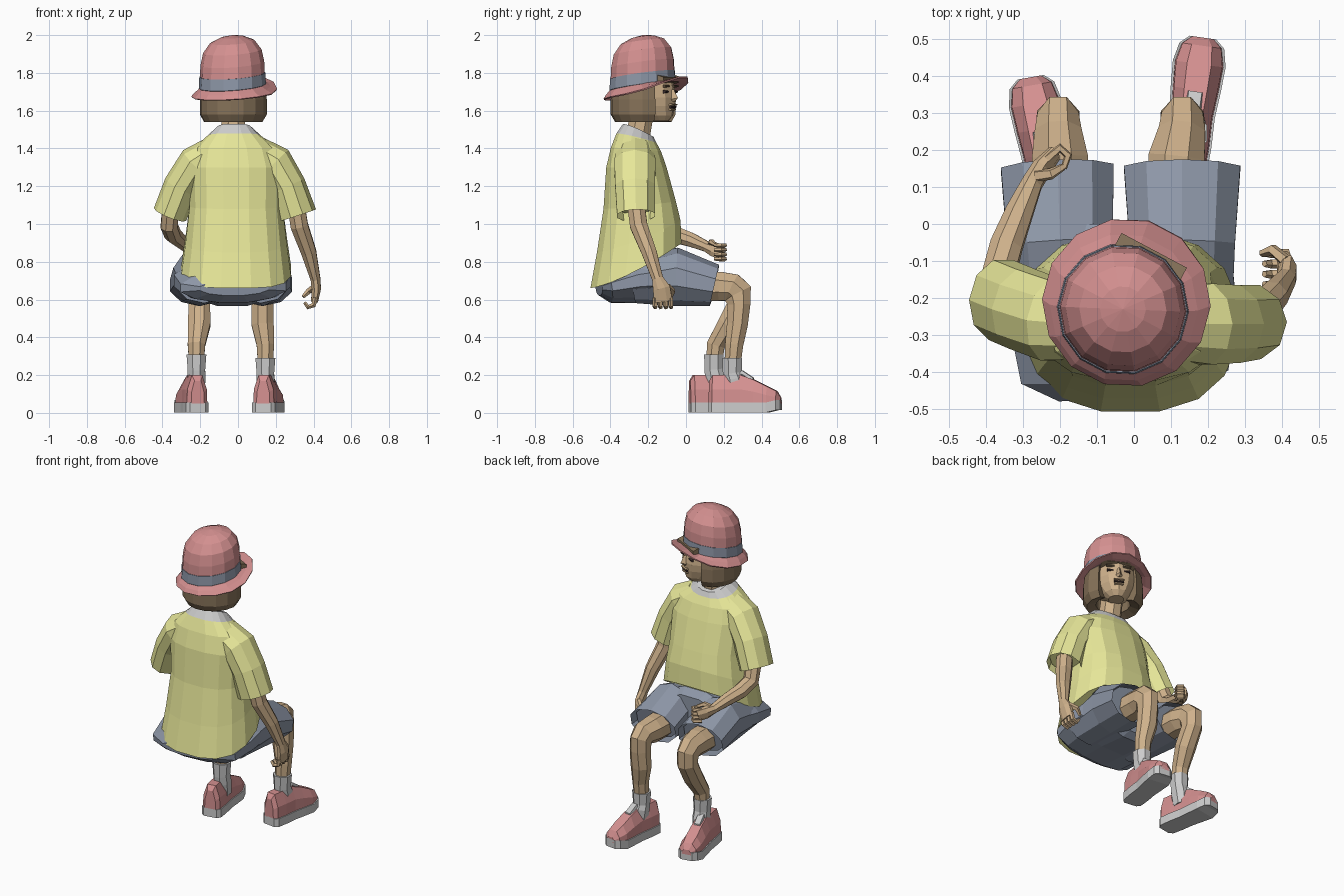
import bpy, bmesh, math
from mathutils import Vector, Matrix

if "Cube" in bpy.data.objects:
    bpy.data.objects.remove(bpy.data.objects["Cube"])

COL = {"yellow": (.80, .80, .32), "pink": (.66, .28, .28), "blue": (.27, .31, .39),
       "skin": (.62, .44, .26), "hair": (.24, .17, .10), "dark": (.05, .03, .03)}
MATS = {}
for k, c in COL.items():
    MATS[k] = bpy.data.materials.new(k)
    MATS[k].diffuse_color = (*c, 1)


def loft(name, rings, col=None, cap0=True, cap1=True, closed=True):
    """Skin a list of equal-length point rings into one flat-shaded object."""
    bm = bmesh.new()
    vs = [[bm.verts.new(p) for p in r] for r in rings]
    n = len(rings[0])
    for a, b in zip(vs, vs[1:]):
        for i in range(n if closed else n - 1):
            j = (i + 1) % n
            bm.faces.new((a[i], a[j], b[j], b[i]))
    if cap0:
        bm.faces.new(vs[0])
    if cap1:
        bm.faces.new(vs[-1])
    bmesh.ops.remove_doubles(bm, verts=bm.verts, dist=1e-5)
    bmesh.ops.recalc_face_normals(bm, faces=bm.faces)
    me = bpy.data.meshes.new(name)
    bm.to_mesh(me)
    bm.free()
    ob = bpy.data.objects.new(name, me)
    bpy.context.collection.objects.link(ob)
    if col:
        me.materials.append(MATS[col])
    return ob


def tube(name, path, col, ref="X", n=8, cap1=True):
    """Tube through (x, y, z, radius along ref, other radius)."""
    ref = {"X": Vector((1, 0, 0)), "Y": Vector((0, 1, 0)), "Z": Vector((0, 0, 1))}[ref]
    P = [Vector(p[:3]) for p in path]
    rings = []
    for i, p in enumerate(path):
        t = Vector()
        if i > 0:
            t += (P[i] - P[i - 1]).normalized()
        if i < len(P) - 1:
            t += (P[i + 1] - P[i]).normalized()
        t.normalize()
        u = (ref - ref.dot(t) * t).normalized()
        w = t.cross(u)
        ra, rb = p[3], p[-1]
        rings.append([P[i] + u * ra * math.cos(a) + w * rb * math.sin(a)
                      for a in (math.tau * (k + .5) / n for k in range(n))])
    return loft(name, rings, col, True, cap1)


def open_tube(name, path, col, ref, n):
    """Tube whose far end is a recessed opening."""
    a, b = Vector(path[-1][:3]), Vector(path[-2][:3])
    q = a + (b - a).normalized() * .04
    ob = tube(name, path, col, ref, n, False)
    ra, rb = path[-1][3] * .9, path[-1][-1] * .9
    d = (q - a) * .5 + q
    tube(name + "_lining", [(*d, ra, rb), (*q, ra, rb)], col, ref, n)
    return ob


# Shirt body: (z at back, rise to front, y back, y front, half width, x centre)
def body_ring(z, rise, y0, y1, rx, cx, n=16):
    pts = []
    for k in range(n):
        a = math.tau * (k + .5) / n
        c, s = math.cos(a), math.sin(a)
        x = math.copysign(abs(c) ** .8, c) * rx
        y = math.copysign(abs(s) ** .9, s)
        pts.append((cx + x, (y0 + y1) / 2 + y * (y1 - y0) / 2, z + rise * ((y + 1) / 2) ** 1.4))
    return pts


B = [(.66, .24, -.51, -.02, .295, -.01), (.85, .17, -.475, -.025, .272, -.01),
     (1.08, .04, -.44, -.05, .25, -.01), (1.3, 0, -.425, -.10, .255, -.01),
     (1.405, -.02, -.40, -.13, .225, -.015), (1.48, -.05, -.37, -.155, .145, -.02),
     (1.53, -.07, -.335, -.17, .095, -.02)]
loft("shirt_body", [body_ring(*b) for b in B[:6]], "yellow")
loft("shirt_collar", [body_ring(*b) for b in B[5:]], None, False)

# Sleeves
open_tube("sleeve_right", [(.09, -.27, 1.385, .10, .085), (.19, -.27, 1.32, .115, .105),
          (.26, -.27, 1.2, .11, .10), (.31, -.265, 1.045, .105, .108)], "yellow", "Y", 10)
open_tube("sleeve_left", [(-.12, -.27, 1.385, .10, .085), (-.22, -.26, 1.32, .115, .10),
          (-.30, -.23, 1.2, .115, .095), (-.36, -.205, 1.05, .115, .092)], "yellow", "Y", 10)

# Arms and palms
tube("arm_right", [(.30, -.27, 1.14, .05), (.325, -.25, .99, .05), (.375, -.195, .85, .043),
     (.41, -.15, .71, .028, .032), (.415, -.13, .66, .026, .05), (.405, -.12, .59, .02, .052)], "skin")
tube("arm_left", [(-.35, -.2, 1.14, .05), (-.365, -.14, .99, .048), (-.345, -.06, .945, .047),
     (-.31, .03, .915, .04), (-.275, .11, .88, .03), (-.25, .15, .865, .028, .042),
     (-.215, .19, .85, .02, .042)], "skin")

# Curled fingers and thumbs
for i in range(4):
    y = -.163 + i * .028
    tube(f"finger_right_{i}", [(.41, y, .61, .014), (.40, y, .57, .014), (.37, y, .56, .013),
         (.352, y, .585, .009)], "skin", "Y", 5)
    z = .815 + i * .024
    tube(f"finger_left_{i}", [(-.235, .175, z, .013), (-.20, .205, z, .013), (-.178, .185, z, .012),
         (-.19, .15, z, .009)], "skin", "Z", 5)
tube("thumb_right", [(.41, -.10, .67, .018), (.375, -.07, .645, .016), (.345, -.08, .615, .01)], "skin", "Y", 5)
tube("thumb_left", [(-.265, .13, .895, .018), (-.225, .135, .905, .016), (-.19, .155, .89, .01)], "skin", "Z", 5)

# Shorts: seat plus two open legs
tube("shorts_seat", [(-.02, -.46, .66, .19, .04), (-.025, -.41, .665, .29, .085),
     (-.03, -.25, .70, .32, .125), (-.03, -.05, .72, .30, .16), (-.03, 0, .72, .24, .13)], "blue", "X", 12)
open_tube("shorts_leg_right", [(.12, -.28, .69, .15, .11), (.13, -.05, .72, .15, .155),
          (.13, .15, .675, .165, .112)], "blue", "X", 10)
open_tube("shorts_leg_left", [(-.18, -.28, .69, .15, .11), (-.2, -.05, .72, .15, .155),
          (-.207, .15, .675, .16, .112)], "blue", "X", 10)

# Legs, socks, shoes per side: (x hip, x knee, x ankle, ankle y, ankle z, heel xy, turn)
SIDES = {"right": (.115, .13, .145, .245, .28, (.133, .125), -8),
         "left": (-.2, -.205, -.22, .148, .30, (-.213, .02), 10)}
UPPER = [(0, .035, .17), (.02, .055, .20), (.09, .058, .20), (.17, .056, .20), (.24, .062, .175),
         (.31, .066, .14), (.36, .055, .115), (.382, .03, .08)]
for side, (xh, xk, xa, ya, za, heel, turn) in SIDES.items():
    ym = (.275 + ya) / 2
    tube("leg_" + side, [(xh, .02, .67, .088, .085), (xh, .18, .67, .082, .083), (xk, .245, .662, .068, .082),
         (xk, .273, .635, .06, .085), (xk, .28, .575, .062, .066), (xk, ym + .012, .47, .064, .06),
         (xa, ya + .01, .36, .05, .052), (xa, ya, za - .04, .042, .045)], "skin")
    tube("sock_" + side, [(xa, ya, za + .01, .057, .056), (xa, ya, za - .07, .05, .055),
         (xa, ya + .01, .18, .052, .06), (xa, ya + .02, .10, .045, .055)], None)
    M = Matrix.Translation((*heel, 0)) @ Matrix.Rotation(math.radians(turn), 4, "Z")
    upper = [[M @ Vector((w * fx, s, .05 + (zt - .05) * fz)) for fx, fz in
              ((-1, 0), (1, 0), (.95, .5), (.5, 1), (-.5, 1), (-.95, .5))] for s, w, zt in UPPER]
    loft("shoe_" + side, upper, "pink")
    sole = [[M @ Vector((sx * (w + .006), s, z + (.012 if s > .33 else 0)))
             for sx, z in ((-1, 0.002), (1, 0.002), (1, .055), (-1, .055))] for s, w, _ in UPPER]
    loft("sole_" + side, sole, None)
    # grey tongue lying on the instep
    loft("tongue_" + side, [[M @ Vector((x, s, z + dz)) for x, dz in ((-.022, 0), (.022, 0), (.018, .02), (-.018, .02))]
                            for s, z in ((.16, .19), (.175, .205), (.235, .165))], None)

# Head, turned towards +x; H maps head space (face on +y) to the scene
H = Matrix.Translation((-.03, -.23, 0)) @ Matrix.Rotation(math.radians(-28), 4, "Z")


def oval(cy, z, rx, ry, n=12):
    return [H @ Vector((rx * math.cos(a), cy + ry * math.sin(a), z))
            for a in (math.tau * k / n for k in range(n))]


tube("neck", [(-.025, -.26, 1.44, .07), (-.025, -.225, 1.62, .065)], "skin")
loft("head", [oval(.10, 1.545, .045, .05), oval(.075, 1.575, .08, .10), oval(.05, 1.625, .112, .135),
              oval(.05, 1.67, .122, .138), oval(.045, 1.71, .125, .135), oval(.03, 1.80, .125, .13)], "skin")
loft("nose", [[H @ Vector(p) for p in r] for r in (
    ((-.01, .175, 1.71), (.01, .175, 1.71), (0, .188, 1.712)),
    ((-.024, .175, 1.66), (.024, .175, 1.66), (0, .212, 1.667)),
    ((-.016, .175, 1.648), (.016, .175, 1.648), (0, .195, 1.65)))], "skin")


def bar(name, x, y, z, w, d, h, col):
    """Small six-sided facial feature."""
    loft(name, [[H @ Vector((x + sx * f, y + dy * d, z + dz * h)) for dy, dz in
                 ((-1, -1), (1, -.4), (1, .4), (-1, 1))] for sx, f in ((-w, 1), (w, 1))], col)


for sgn, s in ((1, "right"), (-1, "left")):
    bar("eye_" + s, sgn * .05, .168, 1.70, .018, .008, .009, "dark")
    bar("brow_" + s, sgn * .05, .170, 1.73, .024, .008, .007, "hair")
bar("upper_lip", 0, .182, 1.632, .03, .012, .007, "skin")
bar("mouth", 0, .182, 1.620, .028, .006, .008, "dark")
bar("lower_lip", 0, .176, 1.607, .026, .012, .008, "skin")

# Hair: bob cross-section swept round the head, open at the face
HAIR = ((.10, 1.56), (.155, 1.54), (.178, 1.58), (.178, 1.66), (.165, 1.76), (.10, 1.76))
hair = []
for k in range(13):
    a = math.radians(132 + 276 * k / 12)
    f = 1 if k not in (0, 12) else .96
    hair.append([H @ Vector((r * f * math.cos(a), r * f * math.sin(a) + .01, z)) for r, z in HAIR])
loft("hair", hair, "hair")
bar("fringe", 0, .15, 1.765, .10, .03, .03, "hair")


# Hat: lathed rings tilted up towards the face
def hat_ring(r, z, lift=0, cy=0, n=14):
    pts = []
    for k in range(n):
        a = math.tau * k / n
        s = math.sin(a)
        pts.append(H @ Vector((r * math.cos(a), cy + r * s, z + .15 * r * s + lift * max(0, s) ** 2)))
    return pts


loft("hat_crown", [hat_ring(.172, 1.785), hat_ring(.169, 1.85), hat_ring(.155, 1.915), hat_ring(.118, 1.965),
                   hat_ring(.062, 1.99), hat_ring(.0, 2.0)], "pink", False, False)
loft("hat_band", [hat_ring(.172, 1.725), hat_ring(.178, 1.73), hat_ring(.175, 1.79), hat_ring(.168, 1.79)],
     "blue", False, False)
brim = loft("hat_brim", [hat_ring(.168, 1.735), hat_ring(.20, 1.71, .03, .005), hat_ring(.228, 1.69, .06, .02)],
            "pink", False, False)
m = brim.modifiers.new("thickness", "SOLIDIFY")
m.thickness = .008

for m in bpy.data.materials:
    if m.users and not m.is_grease_pencil:
        m.use_nodes = True
        m.node_tree.nodes["Principled BSDF"].inputs["Base Color"].default_value = m.diffuse_color
